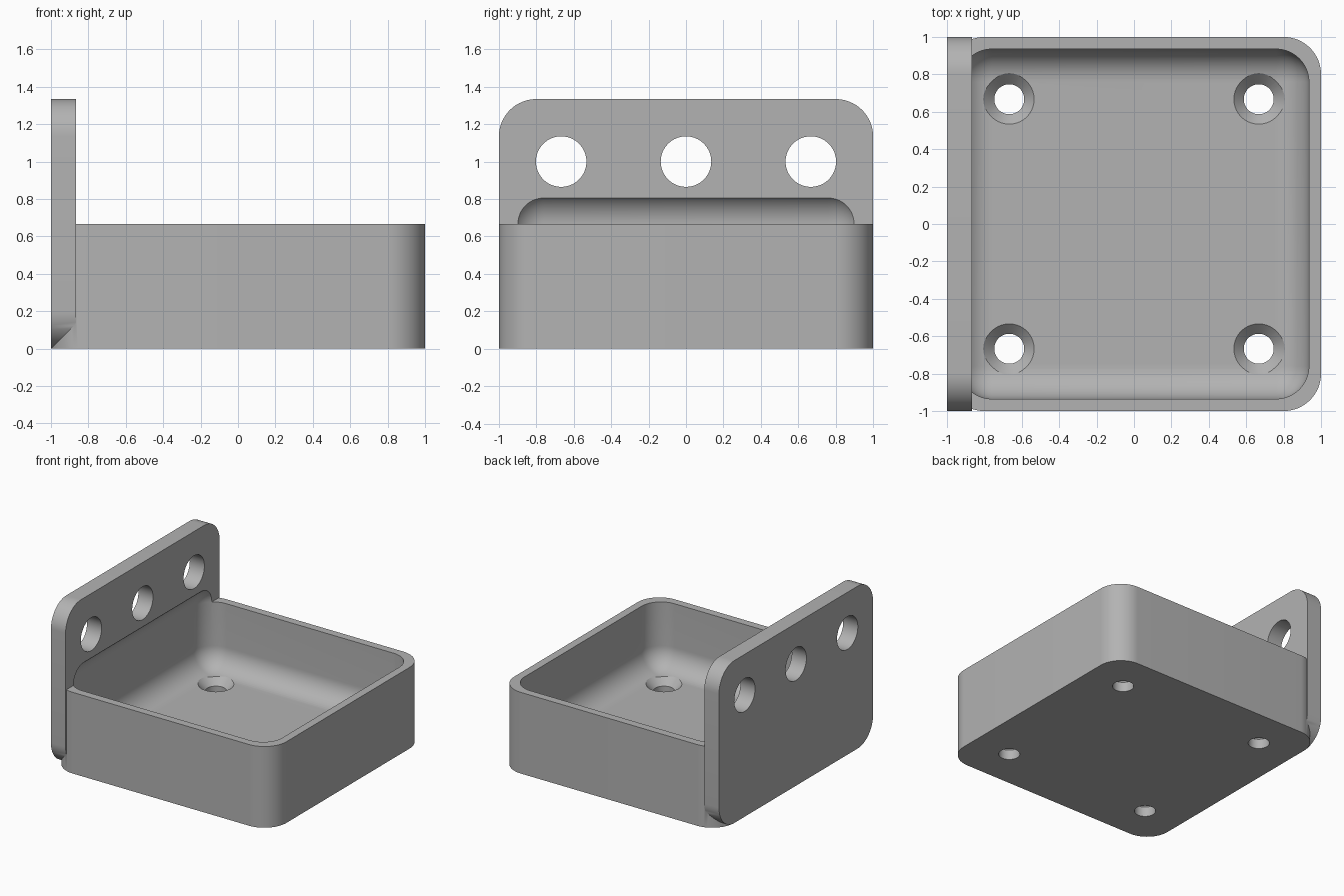
import bpy, bmesh, math
from mathutils import Vector, Matrix

default = bpy.data.objects.get("Cube")
if default:
    bpy.data.objects.remove(default, do_unlink=True)

grey = bpy.data.materials.new("plain grey")
grey.use_nodes = True
tone = (0.45, 0.45, 0.45, 1)
grey.diffuse_color = tone
grey.node_tree.nodes["Principled BSDF"].inputs["Base Color"].default_value = tone


def make_object(name, bm):
    bmesh.ops.recalc_face_normals(bm, faces=bm.faces)
    mesh = bpy.data.meshes.new(name)
    bm.to_mesh(mesh)
    bm.free()
    mesh.materials.append(grey)
    obj = bpy.data.objects.new(name, mesh)
    bpy.context.collection.objects.link(obj)
    return obj


def rounded_box(name, low, high, radius, axis=None, segments=16):
    """Box with every edge rounded, or only those along one axis."""
    low, high = Vector(low), Vector(high)
    bm = bmesh.new()
    bmesh.ops.create_cube(bm, size=1)
    for v in bm.verts:
        v.co = (low + high) / 2 + v.co * (high - low)
    edges = [e for e in bm.edges if axis is None
             or abs((e.verts[0].co - e.verts[1].co).normalized()[axis]) > 0.9]
    bmesh.ops.bevel(bm, geom=edges, offset=radius, segments=segments,
                    profile=0.5, affect='EDGES')
    return make_object(name, bm)


def cone(name, centre, r_low, r_high, depth, rotation=Matrix()):
    bm = bmesh.new()
    bmesh.ops.create_cone(bm, cap_ends=True, segments=64, radius1=r_low,
                          radius2=r_high, depth=depth,
                          matrix=Matrix.Translation(centre) @ rotation)
    return make_object(name, bm)


def combine(target, tool, operation):
    tool.hide_render = True
    mod = target.modifiers.new(tool.name, 'BOOLEAN')
    mod.operation, mod.solver, mod.object = operation, 'EXACT', tool
    bpy.context.view_layer.objects.active = target
    bpy.ops.object.modifier_apply(modifier=mod.name)
    bpy.data.objects.remove(tool, do_unlink=True)


HEIGHT, FLOOR, PLATE, SPACING = 0.667, 0.133, 0.133, 0.667

# Tray body joined to the upright mounting plate
tray = rounded_box("tray_with_mounting_plate", (-1, -1, 0), (1, 1, HEIGHT), 0.2, axis=2)
plate = rounded_box("mounting_plate", (-1, -1, 0), (PLATE - 1, 1, 2 * HEIGHT), 0.2, axis=0)
combine(tray, plate, 'UNION')

# Scooped cavity, which also bites into the plate
R = 0.175
cavity = rounded_box("cavity_cutter", (-0.935, -0.935, FLOOR),
                     (0.935, 0.935, HEIGHT + R), R)
combine(tray, cavity, 'DIFFERENCE')

# Countersunk floor holes
for x in (-SPACING, SPACING):
    for y in (-SPACING, SPACING):
        combine(tray, cone("floor_hole_cutter", (x, y, 0.05), 0.08, 0.08, 0.4), 'DIFFERENCE')
        combine(tray, cone("countersink_cutter", (x, y, FLOOR - 0.02), 0.08, 0.146, 0.066),
                'DIFFERENCE')

# Three round holes through the plate
sideways = Matrix.Rotation(math.pi / 2, 4, 'Y')
for y in (-SPACING, 0, SPACING):
    combine(tray, cone("plate_hole_cutter", (PLATE / 2 - 1, y, 1), 0.135, 0.135, 0.4, sideways),
            'DIFFERENCE')

bpy.ops.object.select_all(action='DESELECT')
tray.select_set(True)
bpy.context.view_layer.objects.active = tray
bpy.ops.object.shade_smooth_by_angle(angle=math.radians(30))
